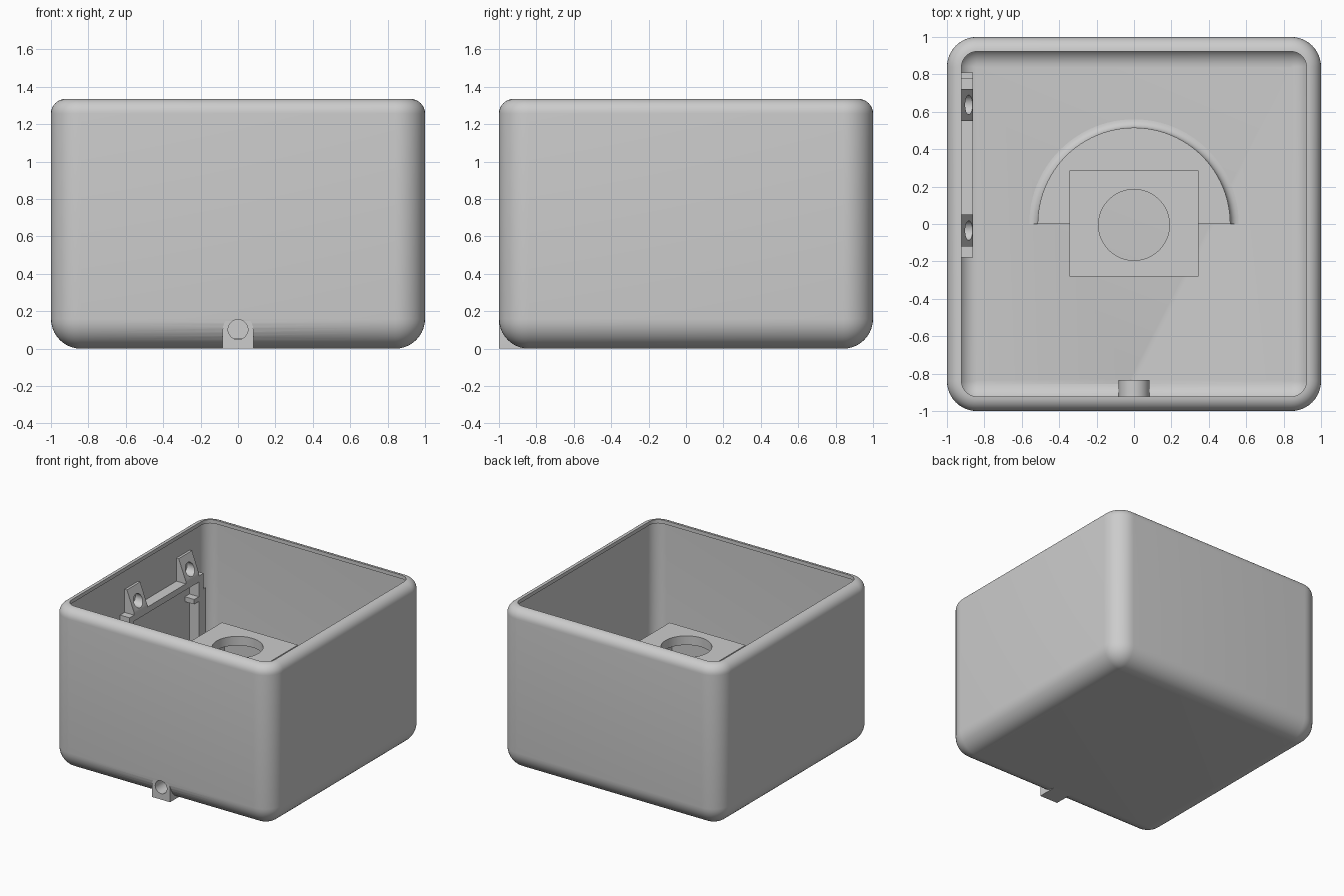
import bpy, bmesh
from math import sin, cos, radians
from mathutils import Vector

if "Cube" in bpy.data.objects:
    bpy.data.objects.remove(bpy.data.objects["Cube"], do_unlink=True)

grey = bpy.data.materials.new("plain_grey")
grey.use_nodes = True
grey.diffuse_color = (0.604, 0.604, 0.604, 1)
grey.node_tree.nodes["Principled BSDF"].inputs["Base Color"].default_value = (0.604, 0.604, 0.604, 1)

HEIGHT, RIM, WALL, CORNER = 1.335, 0.078, 0.055, 0.16


def loft(name, rings):
    """Skin a stack of equal-length point rings and cap both ends."""
    bm = bmesh.new()
    loops = [[bm.verts.new(p) for p in ring] for ring in rings]
    n = len(loops[0])
    for a, b in zip(loops, loops[1:]):
        for i in range(n):
            j = (i + 1) % n
            bm.faces.new((a[i], a[j], b[j], b[i]))
    bm.faces.new(loops[0][::-1])
    bm.faces.new(loops[-1])
    bmesh.ops.recalc_face_normals(bm, faces=bm.faces)
    mesh = bpy.data.meshes.new(name)
    bm.to_mesh(mesh)
    bm.free()
    mesh.materials.append(grey)
    ob = bpy.data.objects.new(name, mesh)
    bpy.context.collection.objects.link(ob)
    return ob


def box(name, x0, x1, y0, y1, z0, z1):
    base = [(x0, y0), (x1, y0), (x1, y1), (x0, y1)]
    return loft(name, [[(x, y, z) for x, y in base] for z in (z0, z1)])


def arc(cx, cy, r, a0, a1, n):
    angles = [radians(a0 + (a1 - a0) * i / n) for i in range(n + 1)]
    return [(cx + r * cos(a), cy + r * sin(a)) for a in angles]


def rod(name, centre, r, half, axis):
    """Cylinder along a main axis."""
    rings = []
    for d in (-half, half):
        ring = []
        for u, v in arc(0, 0, r, 0, 360, 48)[:-1]:
            p = [u, v]
            p.insert(axis, d)
            ring.append(Vector(p) + Vector(centre))
        rings.append(ring)
    return loft(name, rings)


def activate(ob):
    bpy.ops.object.select_all(action='DESELECT')
    ob.select_set(True)
    bpy.context.view_layer.objects.active = ob


def cut(ob, cutter, keep=False):
    cutter.hide_render = True
    activate(ob)
    mod = ob.modifiers.new("cut", 'BOOLEAN')
    mod.operation, mod.solver, mod.object = 'DIFFERENCE', 'EXACT', cutter
    bpy.ops.object.modifier_apply(modifier=mod.name)
    if not keep:
        bpy.data.objects.remove(cutter, do_unlink=True)


def smooth(ob):
    activate(ob)
    bpy.ops.object.shade_smooth_by_angle(angle=radians(30))


def rounded_ring(inset, z):
    r = max(CORNER - inset, 0.004)
    c = 1 - inset - r
    ring = []
    for k, (sx, sy) in enumerate([(1, 1), (-1, 1), (-1, -1), (1, -1)]):
        ring += [(x, y, z) for x, y in arc(sx * c, sy * c, r, 90 * k, 90 * k + 90, 10)]
    return ring


# Open box: outside upwards, over the rounded rim with its inner lip, inside down to the floor
profile = arc(CORNER, CORNER, CORNER, 270, 180, 10)
profile += arc(RIM, HEIGHT - RIM, RIM, 180, 90, 8)
profile += [(RIM, 1.305), (WALL, 1.295)]
profile += arc(CORNER, CORNER, CORNER - WALL, 180, 270, 10)
shell = loft("box_shell", [rounded_ring(i, z) for i, z in profile])

# Cable inlet: arched block through the front wall, with a bore
arch = arc(0, 0.1, 0.082, 0, 180, 20) + [(-0.082, 0), (0.082, 0)]
inlet = loft("cable_inlet", [[(x, y, z) for x, z in arch] for y in (-0.999, -0.835)])
bore = rod("inlet_bore", (0, -0.93, 0.102), 0.053, 0.1, 1)
cut(shell, bore, keep=True)
cut(inlet, bore)
smooth(shell)
smooth(inlet)

# Hollow pedestal with a round opening in its top plate
PX, PY0, PY1, PTOP, PLATE = 0.345, -0.28, 0.285, 0.873, 0.075
pedestal = box("pedestal", -PX, PX, PY0, PY1, WALL - 0.01, PTOP)
cut(pedestal, box("pedestal_hollow", PLATE - PX, PX - PLATE, PY0 + PLATE, PY1 - PLATE,
                  0, PTOP - PLATE))
cut(pedestal, rod("pedestal_opening", (0, -0.005, PTOP), 0.19, 0.2, 2))
smooth(pedestal)

# Half-round step behind the pedestal, filleted into the floor
step_profile = [(0.56, WALL - 0.01)] + arc(0.56, WALL + 0.045, 0.045, 270, 180, 6) + [(0.515, 0.2)]
step = loft("half_round_step",
            [[(x, y, z) for x, y in arc(0, 0, r, 0, 180, 48)] for r, z in step_profile])
cut(step, box("step_clearance", -PX, PX, -0.3, PY1, 0, 1))
smooth(step)

# Mounting frame on the side wall
X0, X1 = -0.95, -0.86
for name, y0, y1, z0, z1 in [("frame_top_bar", -0.13, 0.72, 0.90, 0.95),
                             ("frame_bottom_bar", -0.13, 0.72, 0.30, 0.35),
                             ("frame_front_post", -0.18, -0.12, 0.30, 0.95),
                             ("frame_back_post", 0.72, 0.78, 0.30, 0.95),
                             ("frame_back_flange", 0.78, 0.81, 0.30, 0.82),
                             ("frame_back_clip", 0.66, 0.73, 0.74, 0.78)]:
    box(name, X0, X1, y0, y1, z0, z1)

# Two wedge-shaped ears, sloping down from the wall, with screw holes
wedge = [(X0, 0.92), (X1, 0.92), (X1, 0.97), (-0.925, 1.14), (X0, 1.14)]
for name, y in (("front_ear", -0.035), ("back_ear", 0.637)):
    ear = loft(name, [[(x, y + d, z) for x, z in wedge] for d in (-0.086, 0.086)])
    cut(ear, rod("screw_hole", (X1, y, 1.03), 0.052, 0.085, 0))
    smooth(ear)
bpy.ops.object.select_all(action='DESELECT')
